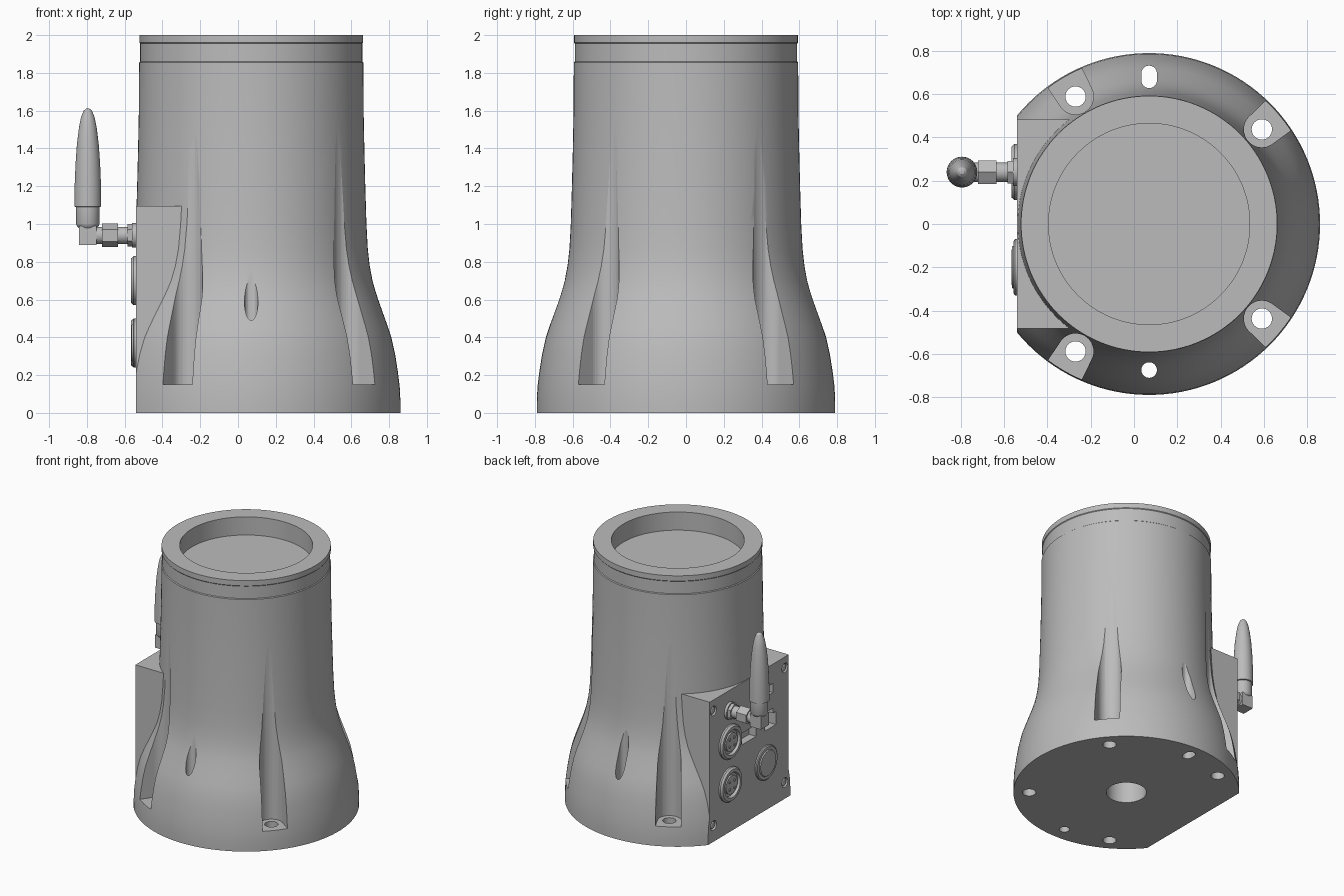
import bpy, bmesh, math
from mathutils import Matrix, Vector

if "Cube" in bpy.data.objects:
    bpy.data.objects.remove(bpy.data.objects["Cube"])

grey = bpy.data.materials.new("light_grey")
grey.diffuse_color = (0.5, 0.5, 0.5, 1)
grey.use_nodes = True
grey.node_tree.nodes["Principled BSDF"].inputs["Base Color"].default_value = grey.diffuse_color

CX = 0.07       # axis of the round body
FACE = -0.54    # flat connector panel


def finish(name, bm, smooth=True):
    bmesh.ops.recalc_face_normals(bm, faces=bm.faces)
    me = bpy.data.meshes.new(name)
    bm.to_mesh(me)
    bm.free()
    ob = bpy.data.objects.new(name, me)
    bpy.context.collection.objects.link(ob)
    me.materials.append(grey)
    if smooth:
        shade(ob)
    return ob


def shade(ob):
    bpy.ops.object.select_all(action='DESELECT')
    ob.select_set(True)
    bpy.context.view_layer.objects.active = ob
    bpy.ops.object.shade_smooth_by_angle(angle=math.radians(28))


def lathe(name, profile, loc, sides=48, outward=False, smooth=True):
    """Revolve (radius, height) points about z, or about -x when outward."""
    bm = bmesh.new()
    rings = []
    for r, h in profile:
        if r == 0:
            rings.append([bm.verts.new((0, 0, h))])
        else:
            rings.append([bm.verts.new((r * math.cos(2 * math.pi * i / sides),
                                        r * math.sin(2 * math.pi * i / sides), h))
                          for i in range(sides)])
    for a, b in zip(rings, rings[1:]):
        for i in range(sides):
            j = (i + 1) % sides
            quad = [a[i % len(a)], a[j % len(a)], b[j % len(b)], b[i % len(b)]]
            bm.faces.new(list(dict.fromkeys(quad)))
    for ring in (rings[0], rings[-1]):
        if len(ring) > 1:
            bm.faces.new(ring)
    m = Matrix.Translation(loc)
    if outward:
        m = m @ Matrix.Rotation(-math.pi / 2, 4, 'Y')
    bm.transform(m)
    return finish(name, bm, smooth)


def box(name, lo, hi):
    lo, hi = Vector(lo), Vector(hi)
    bm = bmesh.new()
    bmesh.ops.create_cube(bm, size=1, matrix=Matrix.Translation((lo + hi) / 2)
                          @ Matrix.Diagonal((*(hi - lo), 1)))
    return finish(name, bm, False)


def prism(name, outline, z0, z1):
    bm = bmesh.new()
    f = bm.faces.new([bm.verts.new((x, y, z0)) for x, y in outline])
    top = bmesh.ops.extrude_face_region(bm, geom=[f])
    bmesh.ops.translate(bm, vec=(0, 0, z1 - z0),
                        verts=[v for v in top['geom'] if isinstance(v, bmesh.types.BMVert)])
    return finish(name, bm, False)


def combine(target, tool, op='DIFFERENCE'):
    tool.hide_render = True
    mod = target.modifiers.new("cut", 'BOOLEAN')
    mod.operation, mod.object, mod.solver = op, tool, 'EXACT'
    bpy.context.view_layer.objects.active = target
    bpy.ops.object.modifier_apply(modifier=mod.name)
    bpy.data.objects.remove(tool)


def channel(angle, dist, r, reach, z0, z1):
    """Vertical U-shaped cutter, round towards the axis and open outwards."""
    pts = [(r * math.cos(t), r * math.sin(t))
           for t in (math.pi / 2 + math.pi * i / 20 for i in range(21))]
    pts += [(reach, -r * 1.25), (reach, r * 1.25)]
    rot = Matrix.Rotation(angle, 2)
    out = [rot @ Vector((x + dist, y)) for x, y in pts]
    return prism("channel_cutter", [(p.x + CX, p.y) for p in out], z0, z1)


# Flared round housing with stepped rim and shallow top recess
profile = [(.79, 0), (.79, .06), (.786, .14), (.776, .22), (.762, .31), (.742, .4),
           (.722, .46), (.697, .53), (.672, .6), (.656, .65), (.642, .7), (.627, .78),
           (.617, .87), (.61, 1), (.604, 1.2), (.599, 1.4), (.595, 1.6), (.594, 1.855),
           (.588, 1.86), (.588, 1.955), (.592, 1.96), (.592, 2), (.465, 2),
           (.465, 1.86), (0, 1.86)]
housing = lathe("housing", profile, (CX, 0, 0), 128, smooth=False)

# Connector box merged into the side, then a flat trimmed face
combine(housing, box("connector_box", (FACE - .02, -.482, .02), (-.1, .482, 1.095)), 'UNION')
combine(housing, box("side_trim", (-1.5, -1, -.1), (FACE, 1, 1.5)))

# Bolt channels with through holes
for deg in (40, 120, -40, -120):
    a = math.radians(deg)
    combine(housing, channel(a, .68, .083, .3, .15, 1.5))
    combine(housing, lathe("bolt_hole", [(.047, -.1), (.047, .3)],
                           (CX + .68 * math.cos(a), .68 * math.sin(a), 0), 32))

# Locating pin hole, locating slot and central cable hole
combine(housing, lathe("pin_hole", [(.036, -.1), (.036, 1)], (CX, -.675, 0), 32))
slot = [(CX + .036 * math.cos(t), .68 + s * .016 + .036 * math.sin(t))
        for s in (1, -1)
        for t in ((0 if s > 0 else math.pi) + math.pi * i / 14 for i in range(15))]
combine(housing, prism("slot_hole", slot, -.1, 1))
combine(housing, lathe("cable_hole", [(.14, -.1), (.14, .35)], (CX, 0, 0), 48))

# Sockets and screw recesses in the panel
for y, z, w, h in ((0, .66, .17, .09), (-.26, .665, .13, .1), (-.26, .73, .06, .05),
                   (-.25, .91, .08, .07)):
    combine(housing, box("socket", (FACE - .1, y - w / 2, z - h / 2),
                         (FACE + .06, y + w / 2, z + h / 2)))
for y in (-.435, .435):
    for z in (.125, 1.01):
        combine(housing, lathe("screw_recess", [(.036, -.03), (.036, .1)],
                               (FACE, y, z), 24, True))
        lathe("panel_screw", [(.027, -.03), (.027, -.008), (.02, -.004), (0, -.004)],
              (FACE, y, z), 24, True)
shade(housing)

# Two round connectors with pins
for z in (.37, .70):
    lathe("connector_ring", [(.13, -.01), (.13, .012), (.118, .026), (.095, .026),
                             (.088, .006), (.07, .006), (.07, .02), (0, .02)],
          (FACE, .24, z), 48, True)
    for k in range(4):
        t = math.pi / 4 + k * math.pi / 2
        lathe("connector_pin", [(.01, .015), (.01, .026)],
              (FACE, .24 + .04 * math.cos(t), z + .04 * math.sin(t)), 12, True)

# Round button
lathe("button", [(.13, -.01), (.13, .01), (.122, .016), (.1, .016), (.095, .024),
                 (.07, .026), (0, .026)], (FACE, -.2, .37), 48, True)

# Antenna fitting: washer, nuts, neck and elbow
AY, AZ = .24, .94
lathe("fitting_washer", [(.065, -.01), (.065, .02)], (FACE, AY, AZ), 32, True)
lathe("lock_nut", [(.06, .02), (.06, .045)], (FACE, AY, AZ), 6, True, False)
lathe("fitting_neck", [(.045, .04), (.045, .23)], (FACE, AY, AZ), 32, True)
lathe("coupling_nut", [(.063, .095), (.063, .18)], (FACE, AY, AZ), 6, True, False)
box("elbow", (-.842, AY - .048, .89), (-.75, AY + .048, .99))

# Antenna whip
lathe("antenna", [(.05, .98), (.058, .99), (.062, 1.0), (.062, 1.09), (.071, 1.092),
                  (.07, 1.2), (.065, 1.32), (.058, 1.42), (.047, 1.51), (.036, 1.565),
                  (.022, 1.6), (.01, 1.61), (0, 1.612)], (-.795, AY, 0), 40)
